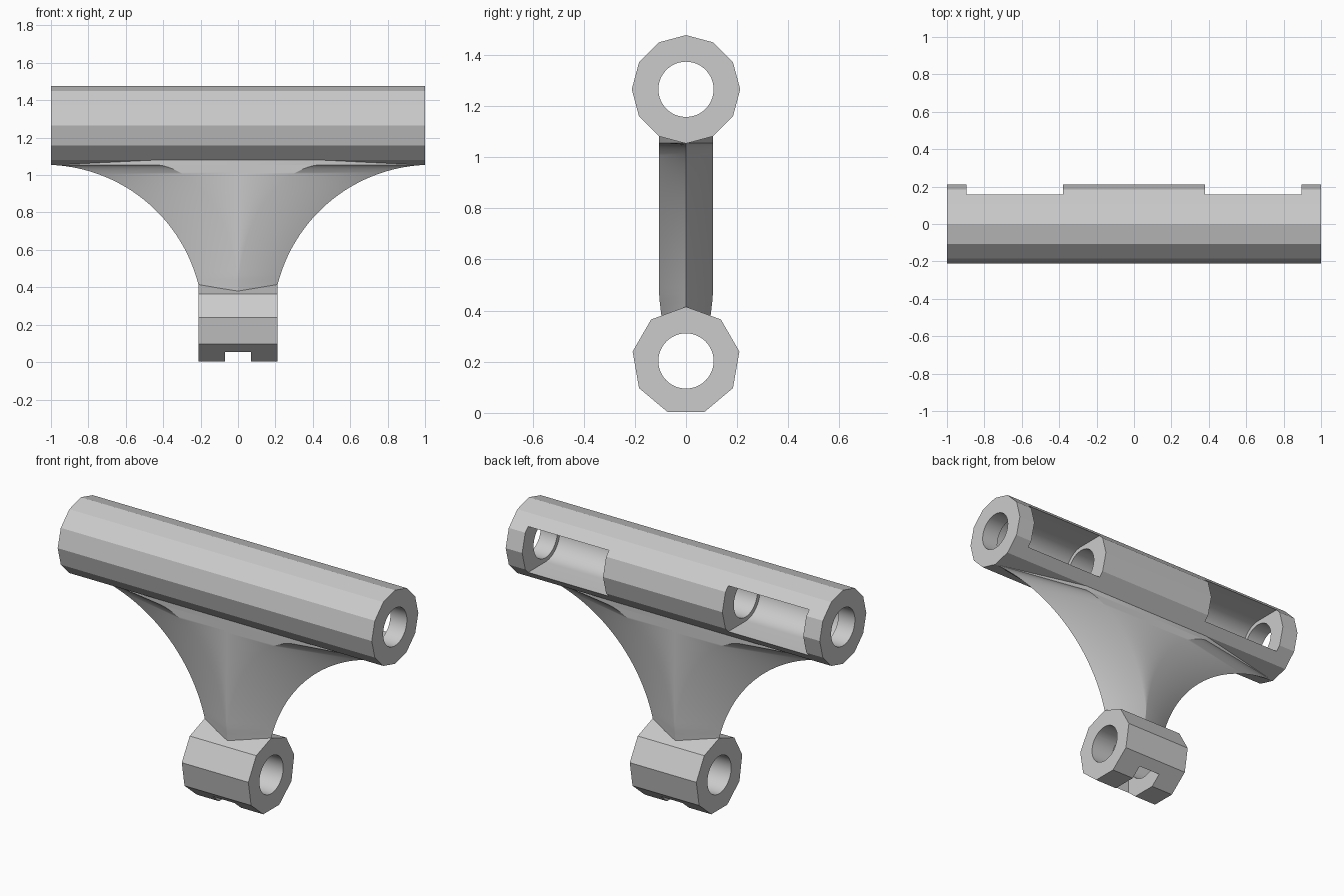
import bpy, bmesh
from math import sin, cos, pi, radians, sqrt

cube = bpy.data.objects.get("Cube")
if cube:
    bpy.data.objects.remove(cube, do_unlink=True)

gray = bpy.data.materials.new("plain gray")
gray.use_nodes = True
colour = (0.6, 0.6, 0.6, 1)
gray.diffuse_color = colour
gray.node_tree.nodes["Principled BSDF"].inputs["Base Color"].default_value = colour


def loft(name, rings):
    """Skin a stack of equal-length closed rings and cap both ends."""
    bm = bmesh.new()
    loops = [[bm.verts.new(p) for p in ring] for ring in rings]
    for a, b in zip(loops, loops[1:]):
        for i in range(len(a)):
            j = (i + 1) % len(a)
            bm.faces.new((a[i], a[j], b[j], b[i]))
    bm.faces.new(loops[0][::-1])
    bm.faces.new(loops[-1])
    bmesh.ops.recalc_face_normals(bm, faces=bm.faces)
    mesh = bpy.data.meshes.new(name)
    bm.to_mesh(mesh)
    bm.free()
    mesh.materials.append(gray)
    obj = bpy.data.objects.new(name, mesh)
    bpy.context.collection.objects.link(obj)
    return obj


def prism(name, profile, z, x0, x1):
    """Extrude a (y, z) profile along x."""
    return loft(name, [[(x, p, z + q) for p, q in profile] for x in (x0, x1)])


def polygon(radius, sides):
    return [(radius * sin(2 * pi * i / sides), radius * cos(2 * pi * i / sides))
            for i in range(sides)]


def slot_profile(radius, turn):
    """U shape, round at the back and open towards the turn angle."""
    pts = [(radius * cos(a), radius * sin(a))
           for a in (pi / 2 + pi * i / 24 for i in range(25))]
    pts += [(0.3, -radius), (0.3, radius)]
    return [(p * cos(turn) - q * sin(turn), p * sin(turn) + q * cos(turn)) for p, q in pts]


def smooth(obj, degrees):
    bpy.ops.object.select_all(action="DESELECT")
    obj.select_set(True)
    bpy.context.view_layer.objects.active = obj
    bpy.ops.object.shade_smooth_by_angle(angle=radians(degrees))


def bearing_tube(name, sides, z, half, slots, turn):
    """Faceted tube with a round bore and U-shaped bearing slots."""
    tube = prism(name, polygon(0.212, sides), z, -half, half)
    cutters = [prism("bore_cutter", polygon(0.108, 48), z, -half - 0.1, half + 0.1)]
    cutters += [prism("slot_cutter", slot_profile(0.132, turn), z, a, b) for a, b in slots]
    bpy.context.view_layer.objects.active = tube
    for cutter in cutters:
        cutter.hide_render = True
        mod = tube.modifiers.new("cut", "BOOLEAN")
        mod.operation = "DIFFERENCE"
        mod.solver = "EXACT"
        mod.object = cutter
        bpy.ops.object.modifier_apply(modifier=mod.name)
        bpy.data.objects.remove(cutter, do_unlink=True)
    smooth(tube, 25)
    return tube


# Long upper tube with two slots at the back, short lower tube slotted underneath
bearing_tube("upper_tube", 12, 1.265, 1.0, [(-0.895, -0.38), (0.38, 0.895)], 0)
bearing_tube("lower_tube", 9, 0.203, 0.212, [(-0.07, 0.07)], -pi / 2)

# Web: diamond section at the bottom, flaring into a wide flat hexagon on top
BOTTOM, TOP = 0.415, 1.055
ARC_X, ARC_Z, ARC_R = 1.034, 0.207, 0.848


def web_ring(z, width, flat, thick):
    return [(width, 0, z), (flat, thick, z), (0, thick, z), (-flat, thick, z),
            (-width, 0, z), (-flat, -thick, z), (0, -thick, z), (flat, -thick, z)]


rings = [web_ring(0.37, 0.212, 0.001, 0.095)]
steps = 40
for i in range(steps + 1):
    # Even steps along the concave side arc
    t = sin(pi / 2 * i / steps)
    z = BOTTOM + (TOP - BOTTOM) * t
    width = min(1.0, ARC_X - sqrt(max(0, ARC_R ** 2 - (z - ARC_Z) ** 2)))
    flat = max(0.001, 0.43 * width * (z - 0.45) / (TOP - 0.45))
    rings.append(web_ring(z, width, flat, min(0.105, 0.095 + 0.12 * (z - 0.37))))
rings.append(web_ring(1.1, 1.0, 0.43, 0.105))
smooth(loft("web", rings), 30)
